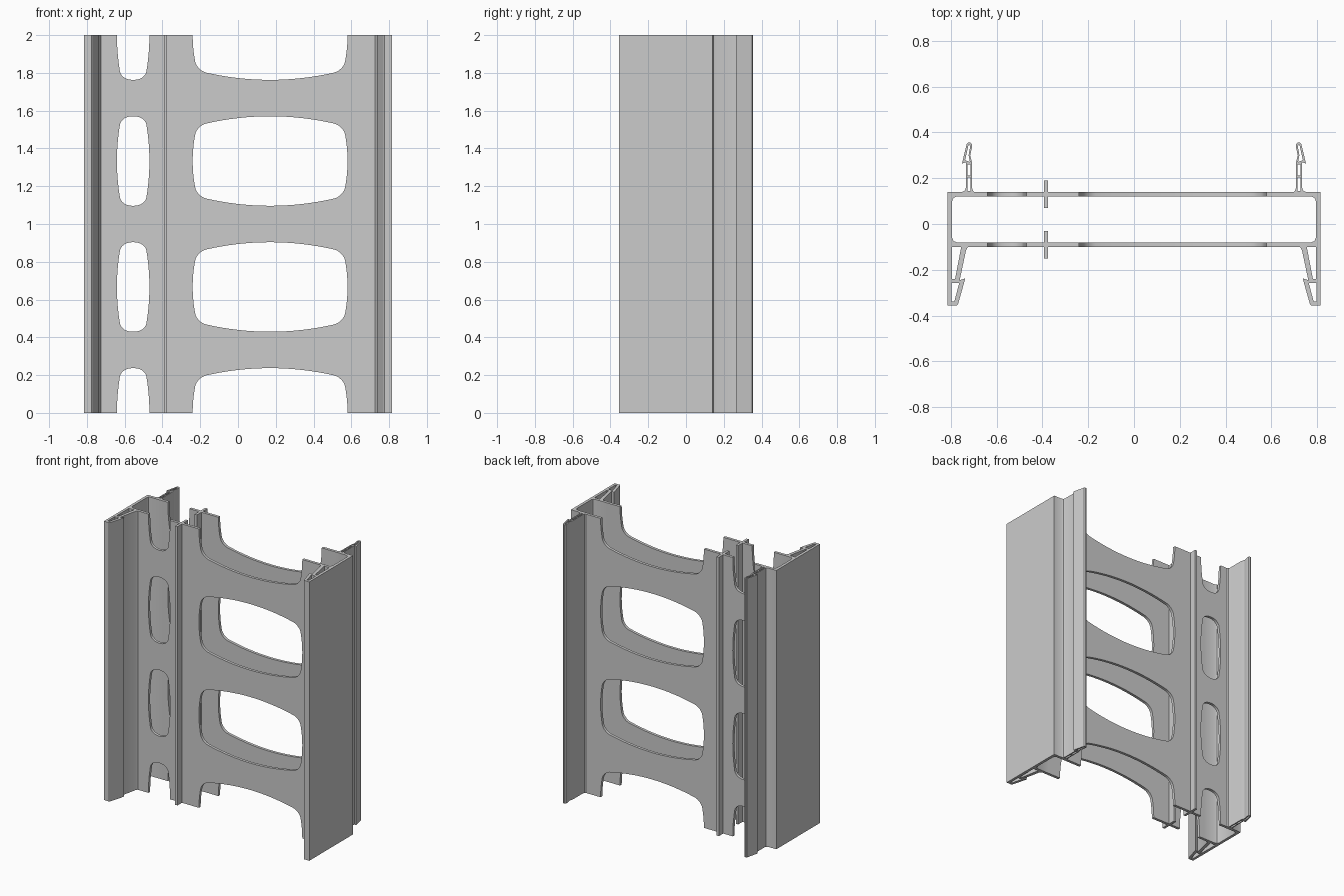
import bpy, bmesh
from math import radians

if "Cube" in bpy.data.objects:
    bpy.data.objects.remove(bpy.data.objects["Cube"])

HEIGHT = 2.0
PITCH = HEIGHT / 3


def extruded(name, loops, depth, location, upright=False):
    """Fill 2D loops (inner loops become holes), extrude them, return a clean mesh."""
    cu = bpy.data.curves.new(name, 'CURVE')
    cu.dimensions = '2D'
    cu.fill_mode = 'BOTH'
    cu.extrude = depth / 2
    for pts in loops:
        sp = cu.splines.new('POLY')
        sp.points.add(len(pts) - 1)
        for p, (x, y) in zip(sp.points, pts):
            p.co = (x, y, 0, 1)
        sp.use_cyclic_u = True
    ob = bpy.data.objects.new(name, cu)
    bpy.context.collection.objects.link(ob)
    ob.location = location
    if upright:
        ob.rotation_euler.x = radians(90)
    bpy.ops.object.select_all(action='DESELECT')
    ob.select_set(True)
    bpy.context.view_layer.objects.active = ob
    bpy.ops.object.convert(target='MESH')
    ob = bpy.context.view_layer.objects.active
    ob.name = name
    bm = bmesh.new()
    bm.from_mesh(ob.data)
    bmesh.ops.remove_doubles(bm, verts=bm.verts, dist=0.0002)
    bmesh.ops.recalc_face_normals(bm, faces=bm.faces)
    bm.to_mesh(ob.data)
    bm.free()
    bpy.ops.object.shade_smooth_by_angle(angle=radians(25))
    return ob


def rect(x0, y0, x1, y1):
    return [(x0, y0), (x1, y0), (x1, y1), (x0, y1)]


def window_half(cx, hw, hh, s, t, r, n=8):
    """Upper half of a bulging rounded window, right to left, about z = 0."""
    zc, xc = hh - t - r, hw - s - r
    k1, k2 = 2 * s / zc, 2 * t / xc
    side = [(hw - s * (i / n) ** 2, zc * i / n) for i in range(n)]
    top = [(xc * (1 - i / n), hh - t * (1 - i / n) ** 2) for i in range(1, n + 1)]
    # rounded corner, tangent to both bulging edges
    p0, p3 = (hw - s, zc), (xc, hh - t)
    d = 1 - k1 * k2
    c = (xc + r * (1 - k1) / d, zc + r * (1 - k2) / d)
    p1 = [a + 0.56 * (b - a) for a, b in zip(p0, c)]
    p2 = [a + 0.56 * (b - a) for a, b in zip(p3, c)]
    corner = []
    for i in range(n + 1):
        u = i / n
        v = 1 - u
        corner.append(tuple(v**3 * a + 3 * v * v * u * b + 3 * v * u * u * e + u**3 * f
                            for a, b, e, f in zip(p0, p1, p2, p3)))
    quarter = side + corner + top
    full = quarter + [(-x, z) for x, z in reversed(quarter[:-1])]
    return [(cx + x, z) for x, z in full]


# perforated plates: half windows notch both ends, whole windows between
small = window_half(-0.555, 0.086, 0.237, 0.016, 0.004, 0.04)
large = window_half(0.17, 0.41, 0.237, 0.013, 0.038, 0.06)
EDGE = 0.68
bottom = [(-EDGE, 0)] + small[::-1] + large[::-1] + [(EDGE, 0)]
outline = bottom + [(x, HEIGHT - z) for x, z in reversed(bottom)]
holes = []
for k in (1, 2):
    for half in (small, large):
        lower = [(x, -z) for x, z in reversed(half[1:-1])]
        holes.append([(x, z + k * PITCH) for x, z in half + lower])
for name, y in (("front_plate", -0.09), ("back_plate", 0.13)):
    extruded(name, [outline] + holes, 0.02, (0, y, 0), upright=True)

# divider fins on both faces of each plate
for name, y0, y1 in (("back_fin_outer", 0.14, 0.19), ("back_fin_inner", 0.07, 0.12),
                     ("front_fin_inner", -0.08, -0.03), ("front_fin_outer", -0.15, -0.10)):
    extruded(name, [rect(-0.393, y0, -0.375, y1)], HEIGHT, (0, 0, HEIGHT / 2))

# side rail section: wall, hooked foot, and snap clip
rail = [(0.815, 0.14), (0.815, -0.356), (0.775, -0.356), (0.769, -0.35),
        (0.737, -0.237), (0.762, -0.246), (0.734, -0.114), (0.725, -0.10),
        (EDGE, -0.10), (EDGE, -0.08), (0.775, -0.08), (0.789, -0.074),
        (0.795, -0.06), (0.795, 0.10), (0.789, 0.114), (0.775, 0.12),
        (EDGE, 0.12), (EDGE, 0.14), (0.697, 0.14), (0.704, 0.145), (0.708, 0.158),
        (0.708, 0.268), (0.716, 0.30), (0.708, 0.335), (0.709, 0.35), (0.716, 0.356),
        (0.724, 0.356), (0.731, 0.35), (0.752, 0.264), (0.735, 0.27),
        (0.735, 0.158), (0.739, 0.146), (0.752, 0.14)]
rail_holes = [
    rect(0.715, 0.145, 0.728, 0.203),
    rect(0.715, 0.213, 0.728, 0.260),
    [(0.717, 0.271), (0.723, 0.30), (0.716, 0.338), (0.719, 0.347), (0.724, 0.343), (0.738, 0.279)],
    [(0.795, -0.10), (0.755, -0.10), (0.782, -0.24), (0.795, -0.24)],
    [(0.797, -0.258), (0.764, -0.258), (0.785, -0.338), (0.797, -0.338)],
]
for name, sx in (("right_rail", 1), ("left_rail", -1)):
    loops = [[(sx * x, y) for x, y in lp] for lp in [rail] + rail_holes]
    extruded(name, loops, HEIGHT, (0, 0, HEIGHT / 2))
